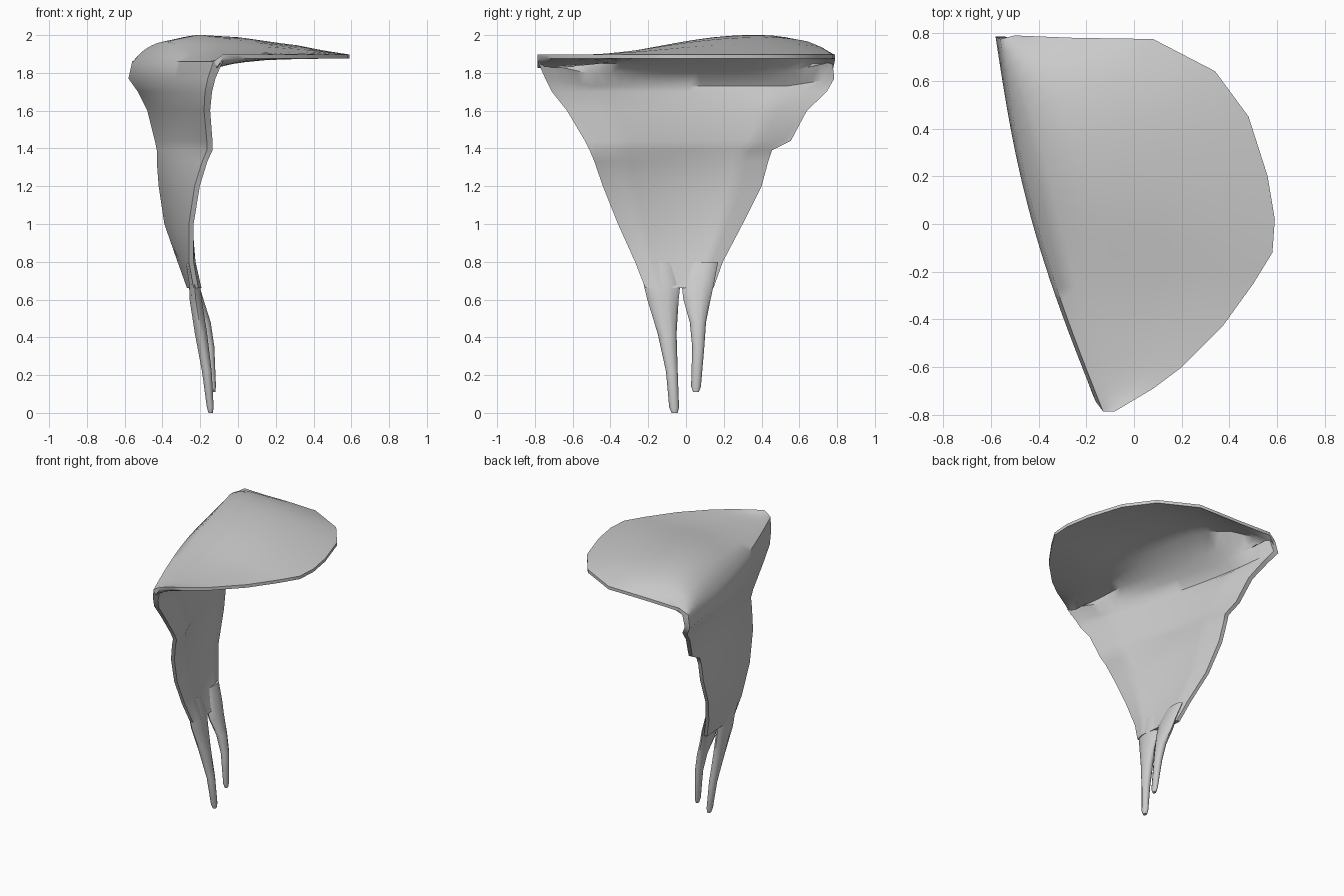
import bpy, bmesh, math
from mathutils import Vector

if "Cube" in bpy.data.objects:
    bpy.data.objects.remove(bpy.data.objects["Cube"])

# Wall rows: z, front y, front x, back y, back x, outward bulge, thickness
ROWS = [
    (0.66, -.215, -.235, .145, -.27, .005, .050),
    (0.80, -.27, -.26, .195, -.32, .01, .050),
    (1.00, -.36, -.26, .30, -.39, .02, .050),
    (1.20, -.44, -.23, .40, -.42, .03, .055),
    (1.33, -.485, -.19, .435, -.43, .04, .055),
    (1.39, -.51, -.165, .455, -.43, .04, .060),
    (1.44, -.535, -.165, .555, -.44, .04, .060),
    (1.60, -.63, -.18, .64, -.48, .05, .065),
    (1.70, -.71, -.175, .745, -.53, .06, .075),
    (1.77, -.745, -.16, .785, -.58, .06, .080),
    (1.86, -.785, -.13, .775, -.56, .06, .100),
]
# Plate outline seen from above, front tip round to back corner
RIM = [(-.08, -.785), (.08, -.69), (.2, -.6), (.37, -.43), (.5, -.25), (.58, -.12),
       (.59, .02), (.56, .2), (.48, .45), (.34, .64), (.08, .775), (-.25, .78), (-.5, .79)]
# Plate crown: fraction from wall to rim, share of dome height
CROWN = [(.1, .78), (.3, 1), (.5, .85), (.75, .5), (1, 0)]
SLICES = 24


def finish(bm, name):
    bmesh.ops.recalc_face_normals(bm, faces=bm.faces)
    mesh = bpy.data.meshes.new(name)
    bm.to_mesh(mesh)
    bm.free()
    ob = bpy.data.objects.new(name, mesh)
    bpy.context.collection.objects.link(ob)
    bpy.ops.object.select_all(action='DESELECT')
    ob.select_set(True)
    bpy.context.view_layer.objects.active = ob
    bpy.ops.object.shade_smooth_by_angle(angle=math.radians(50))
    return ob


def rim_at(u):
    f = u * (len(RIM) - 1)
    i = min(int(f), len(RIM) - 2)
    return Vector((*RIM[i], 0)).lerp(Vector((*RIM[i + 1], 0)), f - i)


def slice_points(u):
    """Outer and inner profile of one slice: up the wall, then out to the rim."""
    outer, inner = [], []
    belly = math.sin(math.pi * u)
    for z, yf, xf, yb, xb, bulge, th in ROWS:
        p = Vector((xf + (xb - xf) * u - bulge * belly, yf + (yb - yf) * u, z))
        outer.append(p)
        drop = .06 if z > 1.8 else .04 if z > 1.75 else 0
        inner.append(p + Vector((th * (.5 + .5 * min(1, belly * 2)), 0, -drop * min(1, belly * 2))))
    root = outer[-1].copy()
    rim = rim_at(u)
    rim.z = 1.897
    dome = .13 * math.sin(math.pi * u ** 1.9)
    for t, share in CROWN:
        p = root.lerp(rim, t)
        p.z += dome * share
        outer.append(p)
        q = root.lerp(rim, .19 if t == .1 else t)
        q.z = 1.85 if t == .1 else p.z - .055 + .033 * t
        inner.append(q)
    return outer, inner


# Curved wall with the domed plate on top, as one closed sheet
bm = bmesh.new()
grid = [[[bm.verts.new(p) for p in side] for side in slice_points(i / SLICES)]
        for i in range(SLICES + 1)]
n = len(grid[0][0])
for a, b in zip(grid, grid[1:]):
    for s in (0, 1):
        for j in range(n - 1):
            bm.faces.new((a[s][j], a[s][j + 1], b[s][j + 1], b[s][j]))
    for j in (0, n - 1):
        bm.faces.new((a[0][j], a[1][j], b[1][j], b[0][j]))
for end in (grid[0], grid[-1]):
    for j in range(n - 1):
        bm.faces.new((end[0][j], end[0][j + 1], end[1][j + 1], end[1][j]))
finish(bm, "wall_and_plate")


# Tapered prongs: sections of z, y, x, half width, half thickness
def prong(name, sections, sides=10):
    bm = bmesh.new()
    rings = []
    for z, y, x, ry, rx in sections:
        rings.append([bm.verts.new((x + rx * math.sin(k * math.tau / sides),
                                    y + ry * math.cos(k * math.tau / sides), z))
                      for k in range(sides)])
    for a, b in zip(rings, rings[1:]):
        for k in range(sides):
            m = (k + 1) % sides
            bm.faces.new((a[k], a[m], b[m], b[k]))
    bm.faces.new(rings[0])
    bm.faces.new(rings[-1])
    finish(bm, name)


prong("front_prong", [
    (0, -.06, -.145, .016, .012), (.03, -.063, -.147, .026, .019),
    (.22, -.075, -.165, .031, .027), (.42, -.1, -.196, .05, .034),
    (.6, -.122, -.224, .083, .034), (.68, -.127, -.23, .097, .03),
    (.8, -.16, -.255, .09, .022)])
prong("back_prong", [
    (.11, .053, -.13, .015, .01), (.14, .053, -.132, .026, .016),
    (.35, .065, -.15, .032, .026), (.48, .063, -.175, .043, .032),
    (.6, .058, -.215, .072, .034), (.68, .062, -.235, .085, .03),
    (.8, .09, -.275, .08, .022)])
